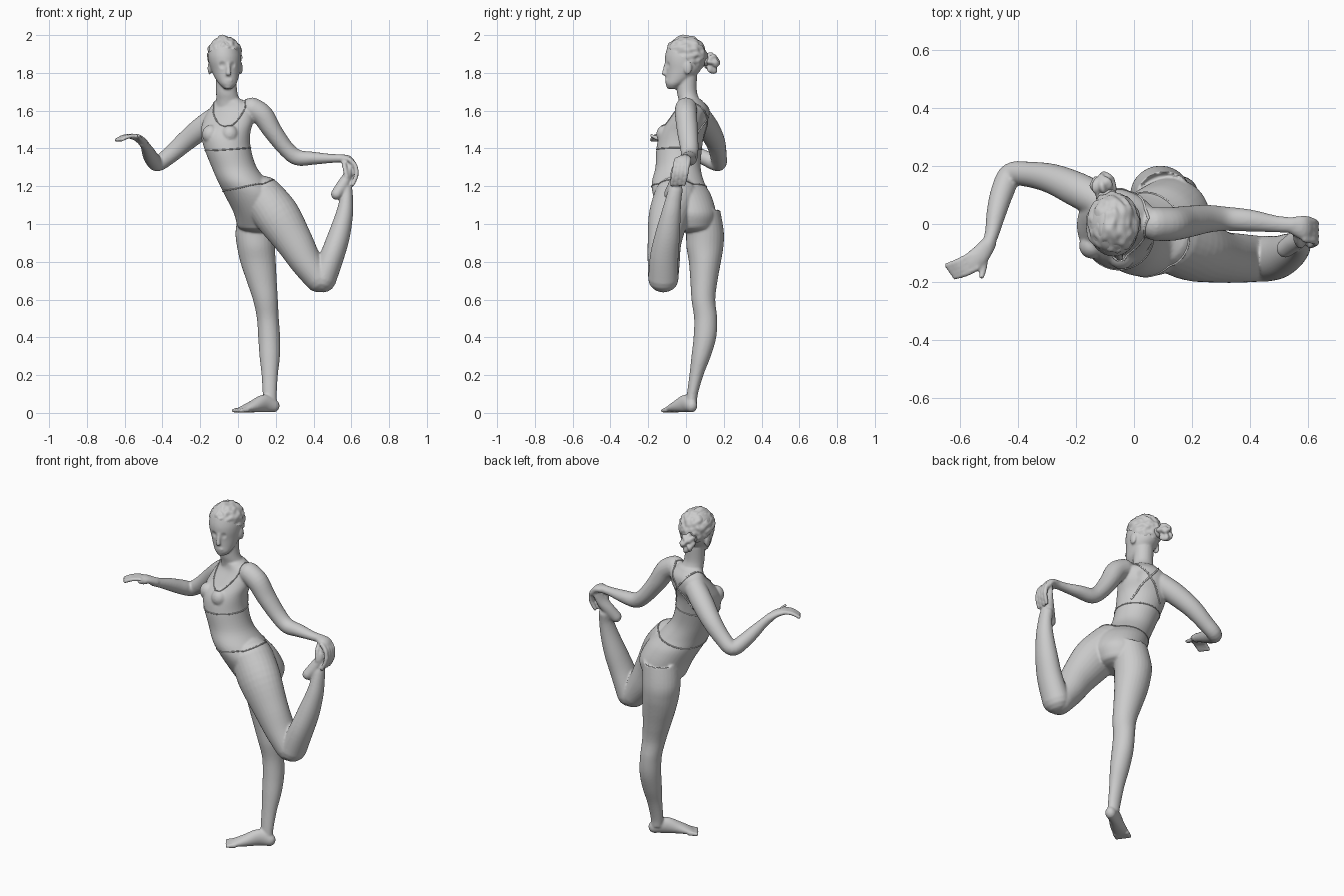
import bpy, bmesh, math
from mathutils import Vector, Matrix, noise
from mathutils.bvhtree import BVHTree

X, Y, Z = Vector((1, 0, 0)), Vector((0, 1, 0)), Vector((0, 0, 1))


def spline(st, sub):
    """Catmull-Rom through the stations (position and radii together)."""
    P = [st[0]] + list(st) + [st[-1]]
    out = []
    for i in range(1, len(P) - 2):
        for k in range(sub):
            t = k / sub
            out.append([0.5 * (2 * b + (c - a) * t + (2 * a - 5 * b + 4 * c - d) * t * t
                               + (3 * b - a - 3 * c + d) * t ** 3)
                        for a, b, c, d in zip(*P[i - 1:i + 3])])
    return out + [list(st[-1])]


def tube(bm, st, ref, axis=None, seg=28, sub=5, cap=1.0):
    """Loft rounded-end ellipses: station = x, y, z, half width along ref, other half width."""
    s = spline(st, sub)
    rings = []
    n = len(s)
    for i, (x, y, z, a, b) in enumerate(s):
        p = Vector((x, y, z))
        t = axis
        if t is None:
            t = (Vector(s[min(i + 1, n - 1)][:3]) - Vector(s[max(i - 1, 0)][:3])).normalized()
        u = (ref - t * ref.dot(t)).normalized()
        v = t.cross(u)
        steps = [(0, 1)]
        ends = [(math.sin(q) * min(a, b) * cap, math.cos(q)) for q in (0.4, 0.8, 1.15, 1.45)]
        if i == 0:
            steps = [(-d, k) for d, k in reversed(ends)] + steps
        if i == n - 1:
            steps = steps + ends
        for d, k in steps:
            rings.append([bm.verts.new(p + t * d + u * (a * k * math.cos(w)) + v * (b * k * math.sin(w)))
                          for w in (2 * math.pi * j / seg for j in range(seg))])
    for r0, r1 in zip(rings, rings[1:]):
        for j in range(seg):
            bm.faces.new((r0[j], r0[(j + 1) % seg], r1[(j + 1) % seg], r1[j]))
    bm.faces.new(rings[0][::-1])
    bm.faces.new(rings[-1])


def ball(bm, c, r, sub=3):
    m = Matrix.Translation(c) @ Matrix.Diagonal((*r, 1))
    return bmesh.ops.create_icosphere(bm, subdivisions=sub, radius=1, matrix=m)["verts"]


def finish(name, bm):
    bmesh.ops.recalc_face_normals(bm, faces=bm.faces)
    me = bpy.data.meshes.new(name)
    bm.to_mesh(me)
    bm.free()
    for p in me.polygons:
        p.use_smooth = True
    ob = bpy.data.objects.new(name, me)
    bpy.context.collection.objects.link(ob)
    return ob


bm = bmesh.new()
chest = Vector((0.92, -0.39, 0))

# torso and neck
tube(bm, [(.12, .03, .99, .125, .12), (.12, .01, 1.06, .142, .15), (.08, -.02, 1.15, .148, .155),
          (.03, -.042, 1.22, .133, .14), (-.02, -.042, 1.30, .119, .12), (-.055, -.036, 1.40, .124, .12),
          (-.066, -.02, 1.48, .134, .115), (-.05, .015, 1.55, .138, .1), (-.035, .033, 1.61, .122, .078),
          (-.045, .025, 1.65, .08, .06)], chest, Z, 40, cap=.3)
tube(bm, [(-.045, .03, 1.58, .075, .06), (-.052, .018, 1.65, .064, .056), (-.06, .005, 1.70, .056, .053),
          (-.063, .005, 1.78, .055, .053)], X, Z)
for c in ((-.043, -.112, 1.475), (-.145, -.075, 1.475)):
    ball(bm, c, (.045, .045, .05))

# head, nose, lips, ears
tube(bm, [(-.053, -.068, 1.722, .028, .028), (-.054, -.058, 1.742, .046, .05), (-.06, -.034, 1.775, .063, .074),
          (-.065, -.015, 1.815, .076, .093), (-.07, -.01, 1.86, .086, .102), (-.073, -.005, 1.90, .087, .104),
          (-.075, -.003, 1.95, .072, .088), (-.077, -.002, 1.976, .048, .06)], X, Z, 36, cap=.3)
tube(bm, [(-.052, -.106, 1.85, .008, .008), (-.05, -.112, 1.82, .01, .01), (-.05, -.117, 1.796, .014, .011)], X)
ball(bm, (-.051, -.1, 1.76), (.024, .011, .011))
ball(bm, (-.053, -.088, 1.728), (.02, .016, .014))
for x in (-.15, .014):
    ball(bm, (x, .01, 1.825), (.011, .022, .034))

# standing leg and foot
tube(bm, [(.105, .085, 1.08, .1, .095), (.092, .1, .96, .105, .1), (.095, .1, .88, .1, .098),
          (.106, .1, .80, .094, .085), (.125, .095, .70, .08, .072), (.145, .092, .60, .066, .063),
          (.158, .104, .50, .058, .061), (.165, .1, .40, .058, .06), (.168, .08, .30, .054, .051),
          (.168, .055, .20, .043, .037), (.168, .034, .10, .037, .029), (.172, .03, .05, .034, .028)],
     X, Z, cap=.5)
across = Vector((.56, -.8, 0))
tube(bm, [(.19, .03, .036, .03, .034), (.14, 0, .05, .033, .047), (.08, -.045, .034, .04, .032),
          (.03, -.075, .02, .044, .018), (.015, -.084, .015, .043, .013)], across)
for k in range(5):
    o = across * (-.036 + .018 * k)
    tube(bm, [(.03 + o.x, -.075 + o.y, .016, .011, .014), (-.004 + o.x, -.095 + o.y, .012, .01, .011)],
         across, seg=12)

# lifted thigh, shin and foot
tube(bm, [(.13, -.05, 1.14, .115, .12), (.21, -.09, 1.04, .12, .108), (.295, -.113, .91, .1, .09),
          (.36, -.118, .80, .084, .085), (.425, -.12, .71, .072, .08)], X)
tube(bm, [(.45, -.12, .708, .07, .08), (.498, -.115, .83, .064, .075), (.535, -.098, .94, .058, .066),
          (.563, -.08, 1.05, .046, .052), (.573, -.066, 1.13, .036, .042), (.572, -.055, 1.18, .034, .038)], X)
tube(bm, [(.522, -.085, 1.158, .032, .03), (.555, -.06, 1.205, .035, .033), (.582, -.035, 1.26, .038, .024),
          (.597, -.015, 1.315, .036, .015), (.602, -.008, 1.335, .03, .012)], Y)

# arm that holds the foot, with hand
tube(bm, [(.075, .0, 1.612, .058, .058), (.13, .0, 1.575, .058, .058), (.185, .008, 1.49, .055, .05),
          (.255, .018, 1.398, .048, .043), (.315, .018, 1.352, .042, .042), (.40, .012, 1.348, .038, .034),
          (.49, .0, 1.347, .029, .024), (.55, -.004, 1.348, .027, .022)], Y)
tube(bm, [(.54, -.004, 1.347, .028, .022), (.585, -.012, 1.341, .042, .021), (.61, -.02, 1.31, .043, .017)], Y)
for k in range(4):
    y = -.052 + .022 * k
    tube(bm, [(.59, y, 1.34, .013, .013), (.62, y - .006, 1.31, .012, .012), (.627, y - .014, 1.26, .012, .012),
              (.608, y - .024, 1.21, .01, .01)], Y, seg=12)
tube(bm, [(.56, -.025, 1.335, .014, .014), (.565, -.06, 1.3, .013, .013), (.575, -.075, 1.25, .011, .011)],
     X, seg=12)

# free arm, with hand
tube(bm, [(-.12, .08, 1.56, .06, .06), (-.195, .118, 1.505, .06, .06), (-.28, .155, 1.435, .053, .052),
          (-.36, .171, 1.365, .045, .044), (-.425, .17, 1.32, .041, .041), (-.455, .11, 1.345, .04, .04),
          (-.475, .04, 1.38, .035, .034), (-.49, -.03, 1.412, .027, .025), (-.505, -.075, 1.434, .026, .022)], Z)
tube(bm, [(-.5, -.065, 1.43, .026, .023), (-.53, -.105, 1.455, .034, .019), (-.565, -.135, 1.465, .035, .014)],
     across)
for k in range(4):
    o = across * (-.025 + .017 * k)
    tube(bm, [(-.555 + o.x, -.13 + o.y, 1.466, .011, .012), (-.595 + o.x, -.15 + o.y, 1.462, .011, .011),
              (-.633 + o.x, -.163 + o.y, 1.444, .009, .009)], across, seg=12)
tube(bm, [(-.515, -.09, 1.447, .014, .014), (-.518, -.145, 1.452, .012, .012), (-.526, -.183, 1.468, .009, .009)],
     X, seg=12)

# fuse all skin parts into one smooth body
raw = finish("body_parts", bm)
mod = raw.modifiers.new("fuse", "REMESH")
mod.mode, mod.voxel_size, mod.use_smooth_shade = "VOXEL", .0062, True
mod = raw.modifiers.new("soften", "SMOOTH")
mod.factor, mod.iterations = .5, 4
dg = bpy.context.evaluated_depsgraph_get()
mesh = bpy.data.meshes.new_from_object(raw.evaluated_get(dg))
bpy.data.objects.remove(raw)
mesh.name = "body"
body = bpy.data.objects.new("body", mesh)
bpy.context.collection.objects.link(body)

# eye sockets, navel and spine groove pressed in
dents = [((-.083, -.105, 1.842), .024, (0, .009, 0)), ((-.021, -.105, 1.842), .024, (0, .009, 0)),
         ((-.08, -.165, 1.26), .018, (.002, .007, 0))]
dents += [((.02 + .012 * k, .1, 1.56 - .045 * k), .04, (-.003, -.007, 0)) for k in range(7)]
for v in mesh.vertices:
    for c, r, push in dents:
        d = (v.co - Vector(c)).length / r
        if d < 1:
            v.co += Vector(push) * (1 - d * d) ** 2
for p in mesh.polygons:
    p.use_smooth = True
tree = BVHTree.FromPolygons([v.co.copy() for v in mesh.vertices], [tuple(p.vertices) for p in mesh.polygons])


def seam(name, pts, r):
    """Thin cord lying on the body surface."""
    bm = bmesh.new()
    path = [tree.find_nearest(Vector(p))[0] for p in spline(pts, 8)]
    tube(bm, [(*p, r, r) for p in path], Vector((.3, .5, .8)), seg=8, sub=1)
    finish(name, bm)


# straps, neckline and bands of the bodysuit
seam("back_strap_a", [(.05, .02, 1.66), (.01, .12, 1.58), (-.06, .13, 1.5), (-.12, .1, 1.43)], .0045)
seam("back_strap_b", [(-.11, .06, 1.65), (-.04, .13, 1.58), (.03, .11, 1.5), (.07, .05, 1.43)], .0045)
seam("neckline", [(.05, .02, 1.66), (.03, -.07, 1.6), (-.03, -.13, 1.54), (-.1, -.11, 1.54), (-.14, -.02, 1.6),
                  (-.11, .06, 1.65)], .0035)
for name, c, r, h in (("under_bust_band", (-.055, -.035, 1.395), .13, .01), ("waistband", (.045, -.035, 1.2), .15, .04)):
    ring = [(c[0] + r * math.cos(w), c[1] + r * math.sin(w), c[2] + h * math.cos(w))
            for w in (2 * math.pi * k / 16 for k in range(17))]
    seam(name, ring, .0035)


def rough(verts, c, amount, freq):
    """Wavy lumps pushed out from the centre, for hair."""
    for v in verts:
        d = (v.co - Vector(c)).normalized()
        v.co += d * amount * noise.noise(Vector((v.co.x * freq, v.co.y * freq * .6, v.co.z * freq)))


# swept-back hair above a sloping hairline
bm = bmesh.new()
c = (-.072, 0, 1.892)
vs = ball(bm, c, (.092, .109, .105), 5)
rough(vs, c, .009, 45)
low = [v for v in bm.verts if v.co.z < 1.868 - .62 * v.co.y]
bmesh.ops.delete(bm, geom=low, context="VERTS")
finish("hair", bm)

# hair bun
bm = bmesh.new()
c = (-.108, .132, 1.855)
rough(ball(bm, c, (.04, .041, .05), 4), c, .022, 38)
rough(ball(bm, (-.095, .095, 1.865), (.035, .03, .035), 3), (-.095, .095, 1.865), .01, 38)
finish("hair_bun", bm)
